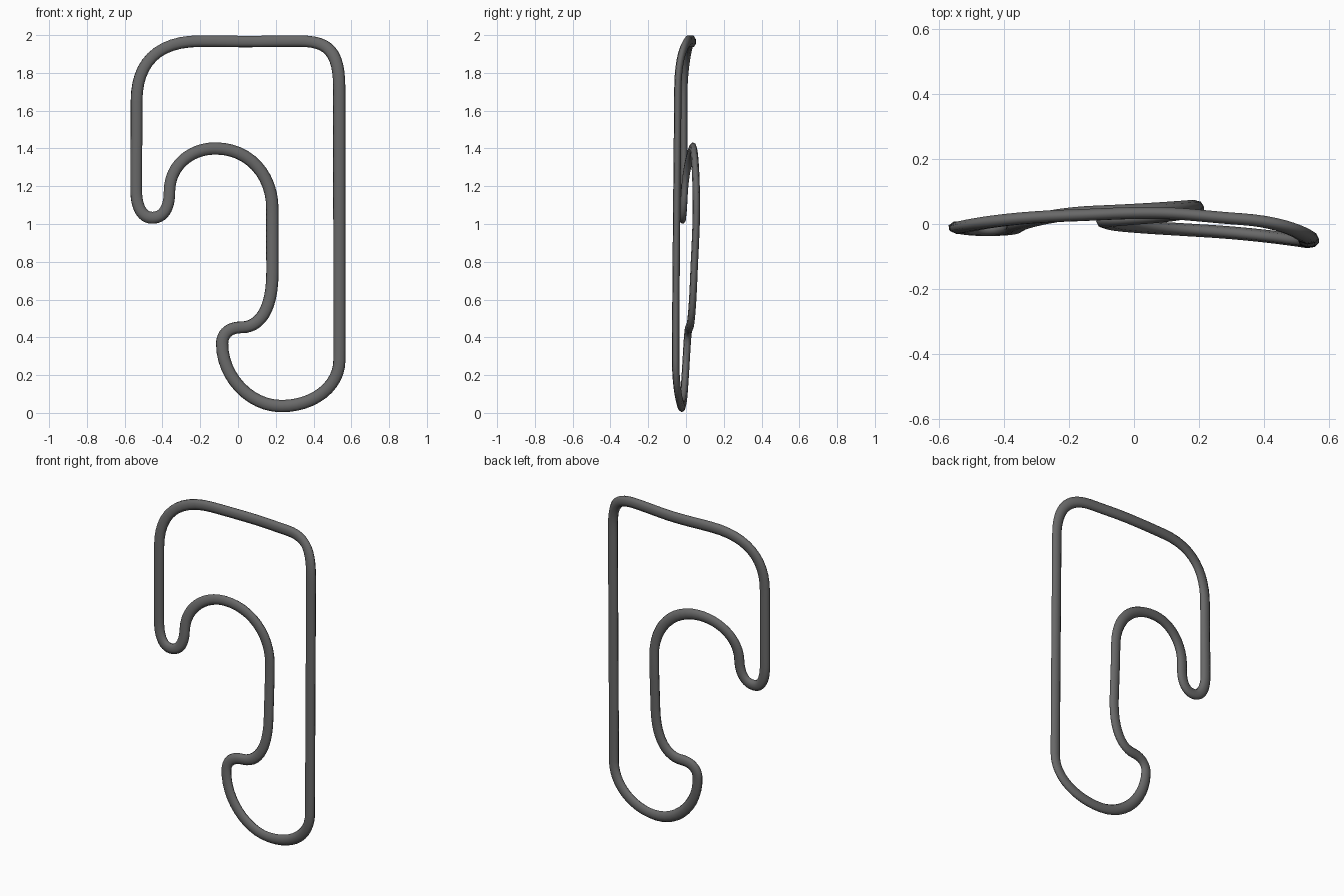
import bpy
from mathutils import Vector

cube = bpy.data.objects.get("Cube")
if cube:
    bpy.data.objects.remove(cube, do_unlink=True)

FLAT = 0.6      # the tube is flattened front to back
RADIUS = 0.0325

# Centreline: position, direction of travel (x, z), handle lengths in and out
path = [
    ((0.537, -0.055, 0.28), (0, 1), 0.14, 0.30),
    ((0.536, -0.043, 1.72), (0, 1), 0.30, 0.19),
    ((0.33, 0.015, 1.968), (-1, 0), 0.15, 0.12),
    ((0.05, 0.034, 1.966), (-1, 0), 0.10, 0.10),
    ((-0.20, 0.026, 1.968), (-1, 0), 0.10, 0.23),
    ((-0.537, -0.012, 1.65), (0, -1), 0.20, 0.15),
    ((-0.539, -0.010, 1.18), (0, -1), 0.15, 0.09),
    ((-0.453, -0.018, 1.033), (1, 0), 0.055, 0.055),
    ((-0.363, -0.008, 1.17), (0, 1), 0.09, 0.14),
    ((-0.12, 0.037, 1.40), (1, 0), 0.13, 0.18),
    ((0.182, 0.055, 1.08), (0, -1), 0.18, 0.10),
    ((0.182, 0.042, 0.74), (0, -1), 0.10, 0.20),
    ((0.02, 0.018, 0.453), (-1, 0), 0.09, 0.06),
    ((-0.084, 0.006, 0.365), (0, -1), 0.06, 0.17),
    ((0.23, -0.022, 0.036), (1, 0), 0.17, 0.17),
]


def gentle_slope(before, here, after):
    """Depth change per unit length, level where the depth turns back."""
    a = (here.y - before.y) / (here - before).length
    b = (after.y - here.y) / (after - here).length
    return min(a, b, key=abs) if a * b > 0 else 0


curve = bpy.data.curves.new("bent_tube", "CURVE")
curve.dimensions = "3D"
curve.twist_mode = "MINIMUM"
curve.resolution_u = 12
curve.bevel_depth = RADIUS
curve.bevel_resolution = 2
spline = curve.splines.new("BEZIER")
spline.bezier_points.add(len(path) - 1)
spline.use_cyclic_u = True
for i, (co, (dx, dz), h_in, h_out) in enumerate(path):
    here = Vector(co)
    slope = gentle_slope(Vector(path[i - 1][0]), here,
                         Vector(path[(i + 1) % len(path)][0]))
    step = Vector((dx, slope / FLAT, dz))
    here.y /= FLAT
    point = spline.bezier_points[i]
    point.handle_left_type = point.handle_right_type = "FREE"
    point.co = here
    point.handle_left = here - step * h_in
    point.handle_right = here + step * h_out

# Turn the tube into a mesh and flatten it
tube = bpy.data.objects.new("bent_tube", curve)
bpy.context.collection.objects.link(tube)
bpy.ops.object.select_all(action="DESELECT")
tube.select_set(True)
bpy.context.view_layer.objects.active = tube
bpy.ops.object.convert(target="MESH")
tube = bpy.context.object
for v in tube.data.vertices:
    v.co.y *= FLAT
bpy.ops.object.shade_smooth()

# Dark grey finish
grey = bpy.data.materials.new("dark_grey")
grey.use_nodes = True
colour = (0.14, 0.14, 0.14, 1)
grey.diffuse_color = colour
grey.node_tree.nodes["Principled BSDF"].inputs["Base Color"].default_value = colour
tube.data.materials.clear()
tube.data.materials.append(grey)
